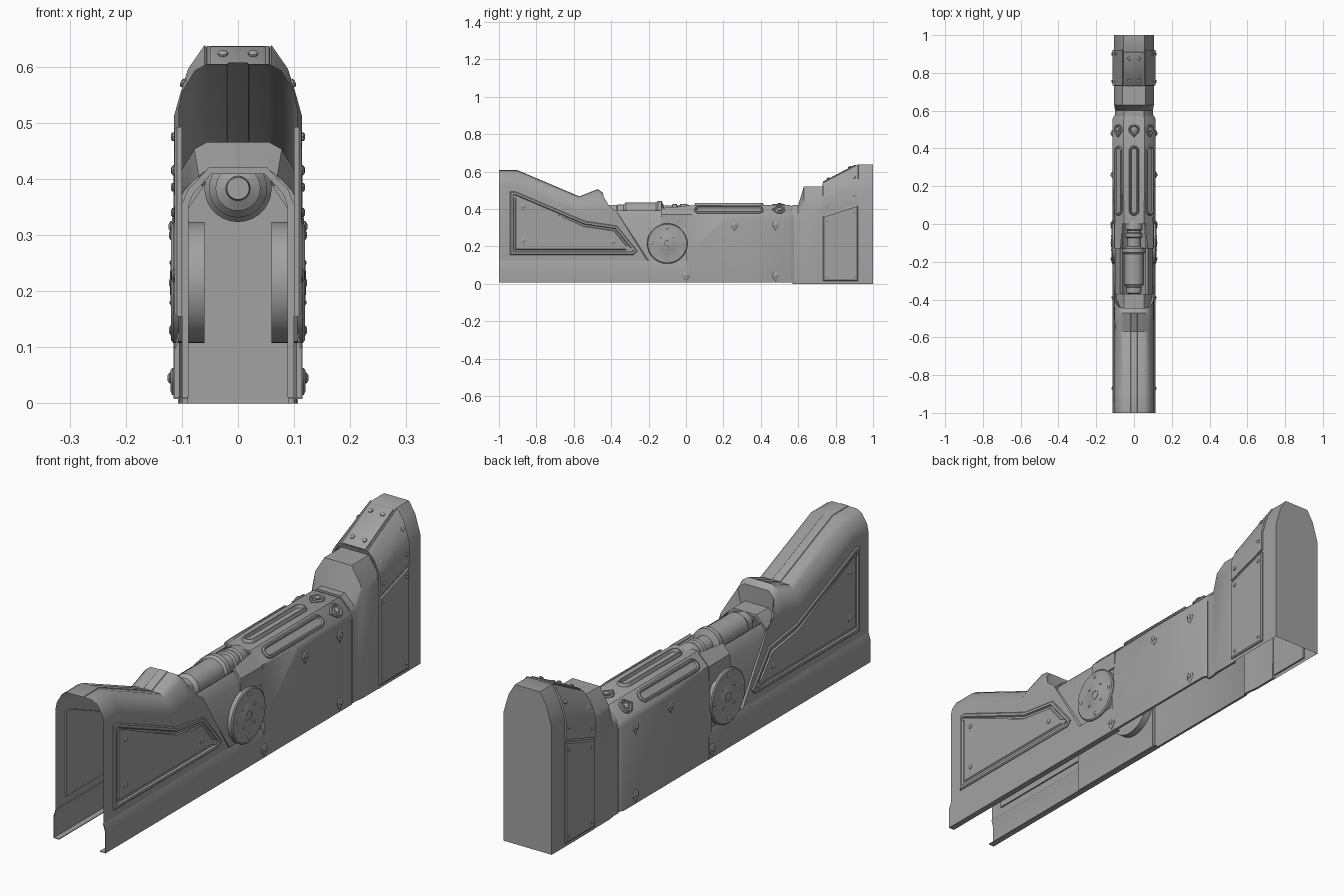
import bpy, bmesh, math
from mathutils import Vector as V

if "Cube" in bpy.data.objects:
    bpy.data.objects.remove(bpy.data.objects["Cube"])

GREY = bpy.data.materials.new("dark_grey")
GREY.diffuse_color = (.36, .36, .36, 1)
GREY.use_nodes = True
GREY.node_tree.nodes["Principled BSDF"].inputs["Base Color"].default_value = GREY.diffuse_color


def finish(name, bm, mirror=False, thick=0):
    me = bpy.data.meshes.new(name)
    bm.to_mesh(me)
    bm.free()
    me.materials.append(GREY)
    ob = bpy.data.objects.new(name, me)
    bpy.context.collection.objects.link(ob)
    if thick:
        m = ob.modifiers.new("thick", 'SOLIDIFY')
        m.thickness, m.offset = thick, -1
    if mirror:
        ob.modifiers.new("mirror", 'MIRROR').use_clip = False
    return ob


def loft(name, sections, thick=.008, half=False, cap=False):
    """Skin along y through half profiles running bottom to top on the +x side."""
    bm = bmesh.new()
    rings = []
    for s in sections:
        pts = list(s)
        if not half:
            pts += [(-x, y, z) for x, y, z in reversed(s)]
        rings.append([bm.verts.new(p) for p in pts])
    for a, b in zip(rings, rings[1:]):
        for i in range(len(a) - 1):
            bm.faces.new((a[i], b[i], b[i + 1], a[i + 1]))
    if cap:
        bm.faces.new(rings[-1][::-1])
    return finish(name, bm, half, thick)


def at(y, pts):
    return [(x, y, z) for x, z in pts]


def plate(name, pts, origin, n, u, depth, insets=(), mirror=True):
    """Extruded outline on plane (u, n x u), its top stepped by (inset, rise)."""
    bm = bmesh.new()
    o, n, u = V(origin), V(n).normalized(), V(u).normalized()
    v = n.cross(u)
    low = [bm.verts.new(o + u * a + v * b) for a, b in pts]
    top = [bm.verts.new(w.co + n * depth) for w in low]
    k = len(pts)
    for i in range(k):
        j = (i + 1) % k
        bm.faces.new((low[i], low[j], top[j], top[i]))
    bm.faces.new(low[::-1])
    face = bm.faces.new(top)
    bm.normal_update()
    for t, d in insets:
        bmesh.ops.inset_region(bm, faces=[face], thickness=t, depth=0, use_even_offset=True)
        for w in face.verts:
            w.co += n * d
    return finish(name, bm, mirror)


def circle(r, k=16):
    return [(r * math.cos(2 * math.pi * i / k), r * math.sin(2 * math.pi * i / k)) for i in range(k)]


def teardrop(r, rot=0, tip=1.7):
    angs = [math.radians(-30 + 24 * i) for i in range(11)]
    pts = [(r * math.cos(a), r * math.sin(a)) for a in angs] + [(0, -tip * r)]
    c, s = math.cos(rot), math.sin(rot)
    return [(a * c - b * s, a * s + b * c) for a, b in pts]


def capsule(length, r):
    h = length / 2 - r
    return [((h if i < 9 else -h) + r * math.cos(a), r * math.sin(a))
            for i in range(18) for a in [-math.pi / 2 + math.pi * (i if i < 9 else i - 1) / 8]]


def bolt(name, origin, n, u=(0, 1, 0), r=.009, h=.005, mirror=True):
    plate(name, circle(r, 8), origin, n, u, h, [(r * .5, r * .35)], mirror)


def lathe(name, prof, z, seg=28):
    bm = bmesh.new()
    vs = [bm.verts.new((r, y, z)) for y, r in prof]
    es = [bm.edges.new(p) for p in zip(vs, vs[1:])]
    bmesh.ops.spin(bm, geom=vs + es, cent=(0, 0, z), axis=(0, 1, 0), angle=2 * math.pi, steps=seg)
    bmesh.ops.remove_doubles(bm, verts=bm.verts[:], dist=1e-4)
    bmesh.ops.recalc_face_normals(bm, faces=bm.faces[:])
    finish(name, bm)


X, Y = (1, 0, 0), (0, 1, 0)


# front shell: hollow sheet hood with a dipped roof and a humped rear rim
def hood(y, h):
    return at(y, [(.106, .11), (.106, h - .08), (.1, h - .05), (.077, h - .012), (.055, h)])


loft("front_shell", [
    hood(-1, .605), hood(-.9, .605), hood(-.57, .465),
    [(.106, -.42, .11), (.106, -.46, .40), (.103, -.47, .44), (.08, -.47, .487), (.055, -.47, .505)],
    [(.106, -.2, .11), (.106, -.37, .385), (.102, -.41, .415), (.08, -.44, .465), (.055, -.445, .488)],
    [(.1, -.19, .11), (.1, -.36, .37), (.092, -.40, .385), (.07, -.445, .405), (.05, -.445, .42)]], 0)
loft("roof_ridge", [at(y, [(.02, z - .001), (.017, z + .002)])
                    for y, z in ((-1, .605), (-.9, .605), (-.57, .465), (-.47, .505))], 0)

# lower skirt rails with a thin inner flange
rail = [(.09, .008), (.115, .008), (.115, .095), (.106, .125)]
loft("skirt_rail", [at(-1, rail), at(.02, rail)], .003, half=True)

# framed side panels on the shell
plate("side_panel", [(-.94, .155), (-.28, .155), (-.26, .175), (-.37, .31), (-.54, .335), (-.91, .492), (-.94, .492)],
      (.1, 0, 0), X, Y, .009, [(.004, .004), (.01, 0), (.004, -.006), (.008, 0), (.004, .005)])

# cradle, side walls and trough around the barrel
arch = [(.1, .01), (.1, .355), (.09, .38), (.052, .42)]
loft("cradle_band", [at(-.45, arch), at(-.37, arch)], .012)
wall = [(.1, .01), (.1, .35), (.072, .393)]
loft("cradle_wall", [at(-.38, wall), at(.01, wall)], .012, half=True)
trough = [(0, .319), (.026, .324), (.047, .34), (.061, .365), (.073, .393)]
loft("barrel_trough", [at(-.4, trough), at(.01, trough)], 0, half=True)
loft("cradle_brace", [at(-.13, [(.106, .3), (.104, .37), (.072, .405)]),
                      at(.005, [(.106, .3), (.104, .37), (.06, .415)])], .012, half=True)

# barrel with flanges and ribs
lathe("barrel", [(-.40, 0), (-.40, .02), (-.375, .022), (-.365, .04), (-.335, .04), (-.32, .052), (-.16, .052),
                 (-.15, .06), (-.13, .06), (-.12, .036), (-.075, .036), (-.07, .044), (-.05, .044),
                 (-.045, .036), (-.035, .036), (-.03, .044), (0, .044), (.02, .036), (.02, 0)], .383)

# pivot discs
plate("pivot_disc", circle(.108, 40), (.06, -.1, .215), X, Y, .055, [(.005, .004), (.06, -.001), (.004, .002)])
plate("pivot_hub", circle(.022, 16), (.116, -.1, .215), X, Y, .005, [(.006, 0), (.003, -.004)])
for i in range(8):
    a = math.pi * i / 4
    R = .085 if i % 2 == 0 else .05
    bolt("pivot_bolt", (.117, -.1 + R * math.cos(a), .215 + R * math.sin(a)), X, r=.009 if i % 2 == 0 else .005, h=.003)

# main body, front corner cut back
full = [(.114, .008), (.114, .35), (.108, .37), (.056, .42)]
loft("main_body", [at(0, [(.114, .008), (.114, .15), (.1, .37), (.052, .418)]),
                   at(.22, full), at(.555, full),
                   at(.575, [(.104, .008), (.104, .34), (.1, .36), (.05, .41)])], .01)

# grip slots and bosses on the top and chamfers
for n, o, rise, mir in (((0, 0, 1), (0, 0, .417), .009, False), ((.69, 0, .72), (.081, 0, .393), .004, True)):
    plate("top_slot", capsule(.37, .027), (o[0], .23, o[2]), n, Y, .006,
          [(.005, rise), (.004, 0), (.004, -rise - .002)], mir)
    plate("top_boss", teardrop(.029, -math.pi / 2, 1.4), (o[0], .5, o[2]), n, Y, .006,
          [(.004, .004), (.004, 0), (.004, -.005)], mir)
    nn = V(n).normalized()
    bolt("boss_bolt", V((o[0], .5, o[2])) + nn * .006, n, r=.012, h=.005, mirror=mir)

# teardrop pads with bolts on the sides
for y, z, x in ((-.87, .415, .107), (-.87, .23, .107), (-.39, .225, .107), (.26, .315, .112),
                (.48, .315, .112), (.48, .045, .112), (0, .045, .114)):
    rot = -math.pi / 2 if y == -.39 else 0
    plate("teardrop_pad", teardrop(.018, rot), (x, y, z), X, Y, .003, [(.004, .003)])
    bolt("pad_bolt", (x + .005, y, z), X, r=.01, h=.003)

# neck between body and butt
neck = [(.105, 0), (.105, .43), (.1, .455), (.06, .52)]
low = [(.1, 0), (.1, .36), (.092, .38), (.052, .42)]
loft("neck", [at(.57, low), at(.6, low), at(.63, neck), at(.74, neck)], .01)

# butt with closed back, softly shaded all over
end = [(.107, 0), (.107, .51), (.097, .545), (.083, .592), (.055, .637)]
butt = loft("butt", [at(.73, [(.107, 0), (.107, .45), (.1, .47), (.083, .505), (.055, .537)]),
                     at(.92, end), at(1, end)], 0, cap=True)

# armour plates on the butt
plate("lower_armour", [(.732, .015), (.92, .015), (.92, .42), (.732, .36)], (.1, 0, 0), X, Y, .011, [(.005, .004)])
loft("upper_armour", [at(.732, [(.114, .37), (.114, .45), (.107, .473), (.09, .51), (.06, .54)]),
                      at(.92, [(.114, .43), (.114, .512), (.104, .548), (.089, .596), (.06, .638)])],
     .01, half=True)
slope = V((0, .19, .1)).normalized()
up = V((0, -slope.z, slope.y))
plate("top_armour", [(0, -.05), (.2, -.05), (.2, .05), (0, .05)], (0, .735, .535), up, slope, .008,
      [(.005, .003)], False)
for d in (.035, .165):
    bolt("top_armour_bolt", V((.027, .735, .535)) + slope * d + up * .01, up, slope)
for y, z in ((.755, .34), (.9, .385), (.755, .04), (.9, .04), (.755, .415), (.9, .475)):
    bolt("armour_bolt", (.113, y, z), X, r=.008, h=.004)
for y, z, x in ((.76, .495, .098), (.9, .57, .096)):
    bolt("chamfer_bolt", (x, y, z), (.9, -.2, .4), r=.008, h=.004)

# bake modifiers, then smooth with sharp edges kept
for ob in bpy.context.scene.objects:
    ob.select_set(True)
    bpy.context.view_layer.objects.active = ob
bpy.ops.object.convert(target='MESH')
bpy.ops.object.shade_smooth_by_angle(angle=math.radians(38))
bpy.ops.object.select_all(action='DESELECT')
butt.select_set(True)
bpy.context.view_layer.objects.active = butt
bpy.ops.object.shade_smooth_by_angle(angle=math.radians(100))
